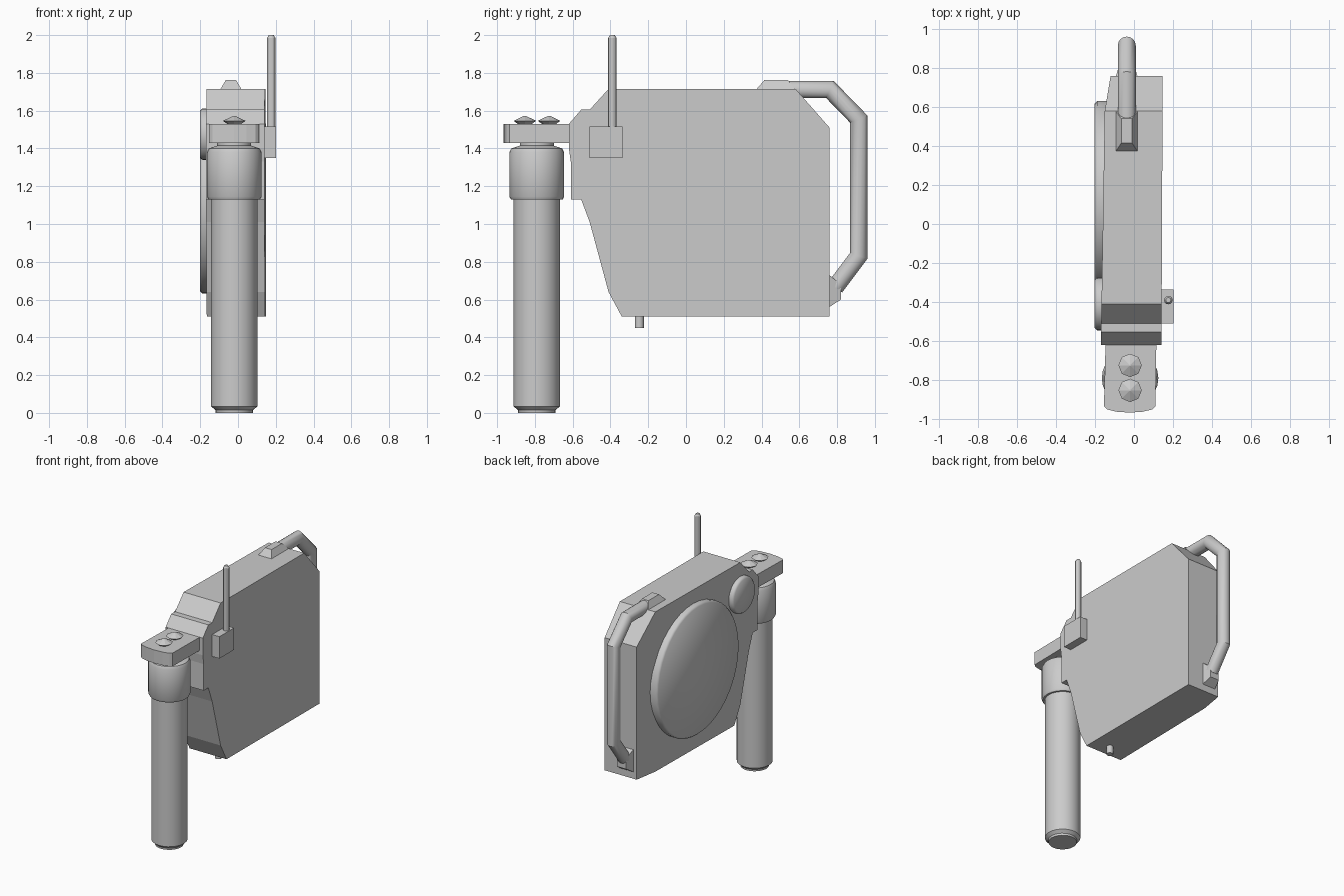
import bpy, bmesh, math
from mathutils import Vector

if "Cube" in bpy.data.objects:
    bpy.data.objects.remove(bpy.data.objects["Cube"])


def finish(name, bm, smooth=None):
    bmesh.ops.recalc_face_normals(bm, faces=bm.faces[:])
    mesh = bpy.data.meshes.new(name)
    bm.to_mesh(mesh)
    bm.free()
    ob = bpy.data.objects.new(name, mesh)
    bpy.context.collection.objects.link(ob)
    if smooth:
        bpy.ops.object.select_all(action='DESELECT')
        bpy.context.view_layer.objects.active = ob
        ob.select_set(True)
        bpy.ops.object.shade_smooth_by_angle(angle=math.radians(smooth))
    return ob


def bridge(bm, rings):
    """Skin closed rings of points into a capped solid."""
    loops = [[bm.verts.new(p) for p in ring] for ring in rings]
    n = len(loops[0])
    for a, b in zip(loops, loops[1:]):
        for i in range(n):
            j = (i + 1) % n
            bm.faces.new((a[i], a[j], b[j], b[i]))
    bm.faces.new(loops[0])
    bm.faces.new(loops[-1])


def lathe(name, profile, loc, sides=24, smooth=30, rot=(0, 0, 0)):
    bm = bmesh.new()
    turn = [2 * math.pi * i / sides for i in range(sides)]
    bridge(bm, [[(r * math.cos(t), r * math.sin(t), z) for t in turn]
                for r, z in profile])
    ob = finish(name, bm, smooth)
    ob.location, ob.rotation_euler = loc, rot
    return ob


def extrude_x(name, profile, x0, x1, top_inset=None):
    bm = bmesh.new()
    ins = top_inset or [0] * len(profile)
    bridge(bm, [[(x0 + d, y, z) for (y, z), d in zip(profile, ins)],
                [(x1 - d, y, z) for (y, z), d in zip(profile, ins)]])
    return finish(name, bm)


# Body: side outline, slightly thinner toward the back
outline = [(-0.34, 0.51), (0.58, 0.51), (0.76, 0.51), (0.76, 1.51), (0.58, 1.715),
           (-0.41, 1.715), (-0.51, 1.605), (-0.555, 1.605), (-0.62, 1.53),
           (-0.62, 1.40), (-0.61, 1.33), (-0.61, 1.13), (-0.555, 1.13),
           (-0.51, 1.01), (-0.41, 0.64)]


def left_x(y):
    return -0.12 - 0.03 * (0.76 - y) / 0.18 if y > 0.57 else -0.15 - 0.02 * (0.58 - y) / 1.2


bm = bmesh.new()
bridge(bm, [[(left_x(y), y, z) for y, z in outline],
            [(0.141 + 0.006 * (y + 0.6) / 1.36, y, z) for y, z in outline]])
# crease both side faces where the thinning begins
for f in [f for f in bm.faces if len(f.verts) > 4]:
    ends = [v for v in f.verts if abs(v.co.y - 0.58) < 1e-4]
    bmesh.utils.face_split(f, ends[0], ends[1])
finish("body", bm)

# Round covers on the left side
for name, y, z, r in (("large_round_cover", 0.14, 1.122, 0.49),
                      ("small_round_cover", -0.41, 1.475, 0.135)):
    lathe(name, [(r, 0), (r, 0.072), (r - 0.012, 0.085)], (-0.117, y, z),
          sides=40, smooth=60, rot=(0, -math.pi / 2, 0))

# Front grip with collar and neck
lathe("grip", [(0.098, 0), (0.1, 0.015), (0.123, 0.035), (0.123, 1.13), (0.137, 1.13),
               (0.145, 1.145), (0.145, 1.38), (0.135, 1.4), (0.09, 1.415),
               (0.09, 1.435)], (-0.02, -0.79, 0))

# Top bracket with a curved front edge
plan = [(0.115, -0.58), (-0.145, -0.58)]
plan += [(-0.022 - 0.132 * math.cos(math.pi * i / 6),
          -0.935 - 0.032 * math.sin(math.pi * i / 6)) for i in range(7)]
bm = bmesh.new()
bridge(bm, [[(x, y, z) for x, y in plan] for z in (1.43, 1.53)])
finish("grip_bracket", bm)

for i, y in enumerate((-0.725, -0.853)):
    lathe(f"bracket_bolt_{i + 1}", [(0.03, 1.525), (0.06, 1.546), (0.004, 1.573)],
          (-0.02, y, 0), sides=8, smooth=None)

# Antenna and its box
extrude_x("antenna_box", [(-0.51, 1.35), (-0.335, 1.35), (-0.335, 1.515), (-0.51, 1.515)],
          0.13, 0.202)
lathe("antenna", [(0.022, 1.5), (0.022, 1.985), (0.013, 2.0)], (0.176, -0.39, 0), sides=12)

# Pin under the body
lathe("bottom_pin", [(0.024, 0.45), (0.024, 0.53)], (0.01, -0.247, 0), sides=12)

# Carry handle: mitred tube swept along a path
path = [Vector((-0.037, y, z)) for y, z in
        ((0.5, 1.712), (0.762, 1.712), (0.915, 1.555), (0.915, 0.832), (0.79, 0.665))]
rings, rad, n = [], 0.046, 16
for i, p in enumerate(path):
    d0 = (p - path[i - 1]).normalized() if i else (path[1] - p).normalized()
    d1 = (path[i + 1] - p).normalized() if i < len(path) - 1 else d0
    tangent = (d0 + d1).normalized()
    across = tangent.cross(Vector((1, 0, 0))) * (rad / tangent.dot(d0))
    rings.append([p + Vector((rad, 0, 0)) * math.cos(2 * math.pi * k / n)
                  + across * math.sin(2 * math.pi * k / n) for k in range(n)])
bm = bmesh.new()
bridge(bm, rings)
finish("carry_handle", bm, 30)

# Handle mounts
extrude_x("handle_mount_top", [(0.37, 1.71), (0.58, 1.71), (0.54, 1.762), (0.415, 1.762)],
          -0.095, 0.02, [0, 0, 0.03, 0.03])
extrude_x("handle_mount_bottom", [(0.75, 0.555), (0.82, 0.6), (0.82, 0.68), (0.75, 0.737)],
          -0.095, 0.02, [0, 0.02, 0.02, 0])
